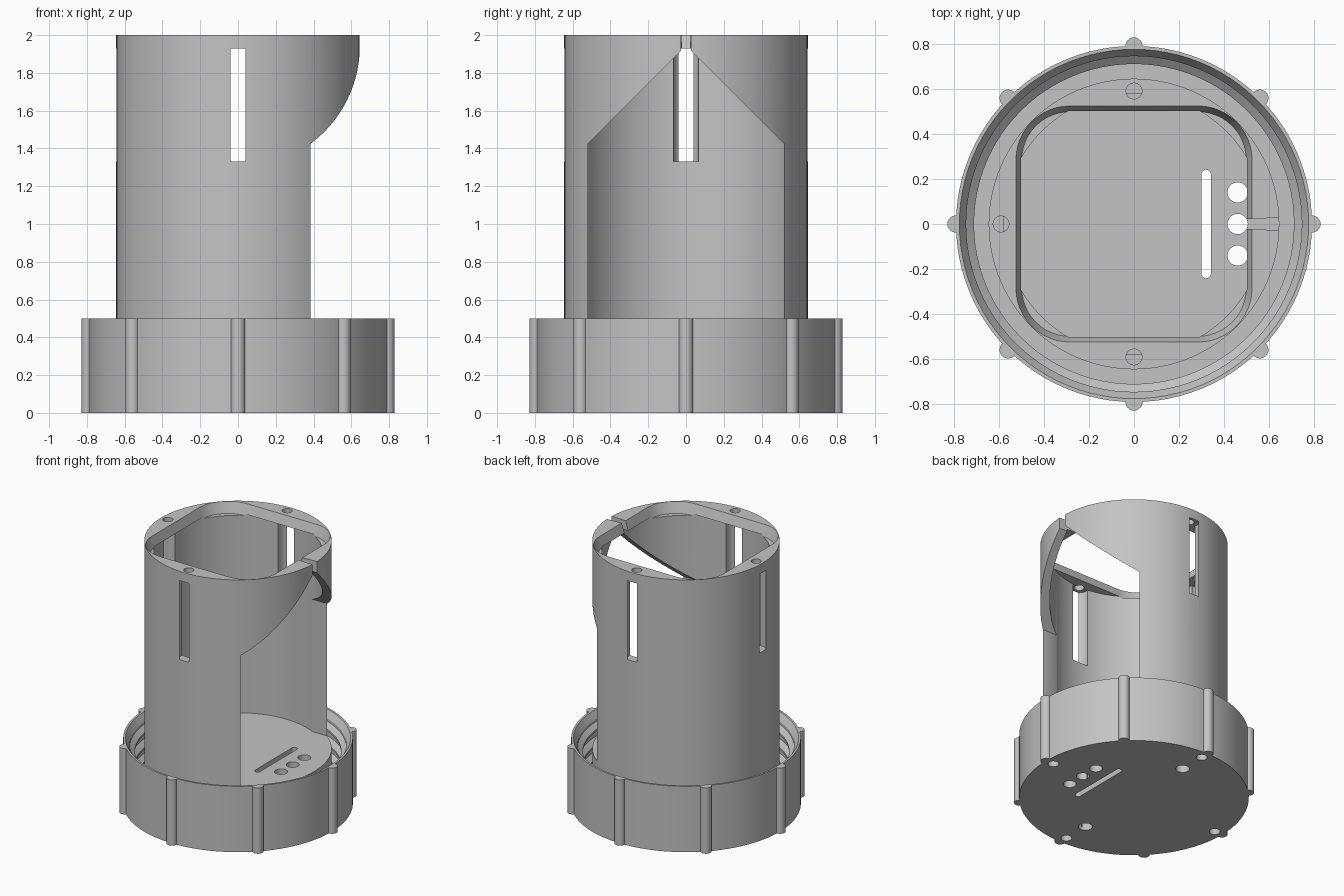
import bpy, bmesh
from math import sin, cos, pi, radians

if "Cube" in bpy.data.objects:
    bpy.data.objects.remove(bpy.data.objects["Cube"])

grey = bpy.data.materials.new("plain grey")
grey.use_nodes = True
colour = (0.55, 0.55, 0.55, 1)
grey.diffuse_color = colour
grey.node_tree.nodes["Principled BSDF"].inputs["Base Color"].default_value = colour


def make(name, bm):
    bmesh.ops.recalc_face_normals(bm, faces=bm.faces)
    mesh = bpy.data.meshes.new(name)
    bm.to_mesh(mesh)
    bm.free()
    mesh.materials.append(grey)
    obj = bpy.data.objects.new(name, mesh)
    bpy.context.collection.objects.link(obj)
    return obj


def loft(name, lower, upper):
    """Closed solid between two matching 3D outlines."""
    bm = bmesh.new()
    a = [bm.verts.new(p) for p in lower]
    b = [bm.verts.new(p) for p in upper]
    bm.faces.new(a)
    bm.faces.new(b)
    n = len(a)
    for i in range(n):
        j = (i + 1) % n
        bm.faces.new((a[i], a[j], b[j], b[i]))
    return make(name, bm)


def prism(name, pts, z0, z1):
    return loft(name, [(x, y, z0) for x, y in pts], [(x, y, z1) for x, y in pts])


def circle(r, x=0, y=0, n=32):
    return [(x + r * cos(2 * pi * i / n), y + r * sin(2 * pi * i / n)) for i in range(n)]


def rounded(hx, hy, r, cx=0, n=12):
    """Rounded rectangle outline."""
    pts = []
    for k, (sx, sy) in enumerate(((1, 1), (-1, 1), (-1, -1), (1, -1))):
        for i in range(n + 1):
            a = (k + i / n) * pi / 2
            pts.append((cx + sx * (hx - r) + r * cos(a), sy * (hy - r) + r * sin(a)))
    return pts


def lathe(name, profile, n=96):
    """Spin a closed profile that starts and ends on the axis."""
    bm = bmesh.new()
    rings = []
    for r, z in profile:
        if r == 0:
            rings.append([bm.verts.new((0, 0, z))] * n)
        else:
            rings.append([bm.verts.new((x, y, z)) for x, y in circle(r, n=n)])
    for a, b in zip(rings, rings[1:]):
        for i in range(n):
            j = (i + 1) % n
            quad = list(dict.fromkeys((a[i], a[j], b[j], b[i])))
            bm.faces.new(quad)
    return make(name, bm)


def cut(obj, cutters):
    for c in cutters:
        mod = obj.modifiers.new("cut", "BOOLEAN")
        mod.operation = "DIFFERENCE"
        mod.solver = "EXACT"
        mod.object = c
        bpy.context.view_layer.objects.active = obj
        bpy.ops.object.modifier_apply(modifier=mod.name)


# Cap: shallow cup with a chamfered mouth and threaded inner wall
FLOOR = 0.08
profile = [(0, 0), (0.79, 0), (0.79, 0.5), (0.775, 0.5), (0.745, 0.45)]
for k in range(3):
    z = 0.43 - k * 0.11
    profile += [(0.745, z), (0.71, z - 0.03), (0.71, z - 0.045), (0.745, z - 0.075)]
profile += [(0.745, FLOOR), (0, FLOOR)]
cap = lathe("threaded_cap", profile)

# Grip ribs: half-round bars around the cap
parts = [cap]
for k in range(8):
    a = k * pi / 4
    pts = []
    for i in range(13):
        t = radians(-100 + 200 * i / 12)
        u, v = 0.79 + 0.038 * cos(t), 0.038 * sin(t)
        pts.append((u * cos(a) - v * sin(a), u * sin(a) + v * cos(a)))
    parts.append(prism("grip_rib", pts, 0, 0.5))

# Tube: solid post, hollowed out below
tube = prism("slotted_tube", circle(0.645, n=96), 0.05, 2)
parts.append(tube)

# Holes that pass through both floors
through = [prism("hole_cutter", circle(0.045, 0.46, y), -0.1, 0.6) for y in (-0.14, 0, 0.14)]
through.append(prism("slit_cutter", rounded(0.021, 0.24, 0.02, 0.32), -0.1, 0.6))
through += [prism("socket_cutter", circle(0.048, 0, y), -0.1, 0.25) for y in (-0.52, 0.52)]

# Small blind holes under the cap rim
blind = [prism("blind_cutter", circle(0.038, x, y), -0.1, 0.05)
         for x, y in ((0.725, 0), (-0.725, 0), (0, 0.725), (0, -0.725))]

# Cavity, tapered mouth, gabled side opening and notch
shape = [prism("cavity_cutter", circle(0.58, n=96), 0.42, 1.93)]
shape.append(loft("mouth_cutter",
                  [(x, y, 1.92) for x, y in rounded(0.498, 0.498, 0.213)],
                  [(x, y, 2.01) for x, y in rounded(0.527, 0.527, 0.242)]))
gable = [(-0.518, 0.42), (0.518, 0.42), (0.518, 1.425), (0, 1.943), (-0.518, 1.425)]
shape.append(loft("gable_cutter", [(0.1, y, z) for y, z in gable],
                  [(0.8, y, z) for y, z in gable]))
notch = [(0.45, -0.02), (0.7, -0.03), (0.7, 0.03), (0.45, 0.02)]
shape.append(prism("notch_cutter", notch, 1.9, 2.1))

# Screw channels and screw holes on the three closed sides
for x, y in ((0, 0.59), (0, -0.59), (-0.59, 0)):
    shape.append(prism("channel_cutter", circle(0.067, x, y), 1.33, 1.929))
    shape.append(prism("screw_cutter", circle(0.035, x, y), 1.9, 2.1))

cut(cap, through + blind)
cut(tube, shape + through)
for c in through + blind + shape:
    bpy.data.objects.remove(c)

# Smooth shading with crisp edges
bpy.ops.object.select_all(action="DESELECT")
for p in parts:
    p.select_set(True)
bpy.context.view_layer.objects.active = tube
bpy.ops.object.shade_smooth_by_angle(angle=radians(30))
